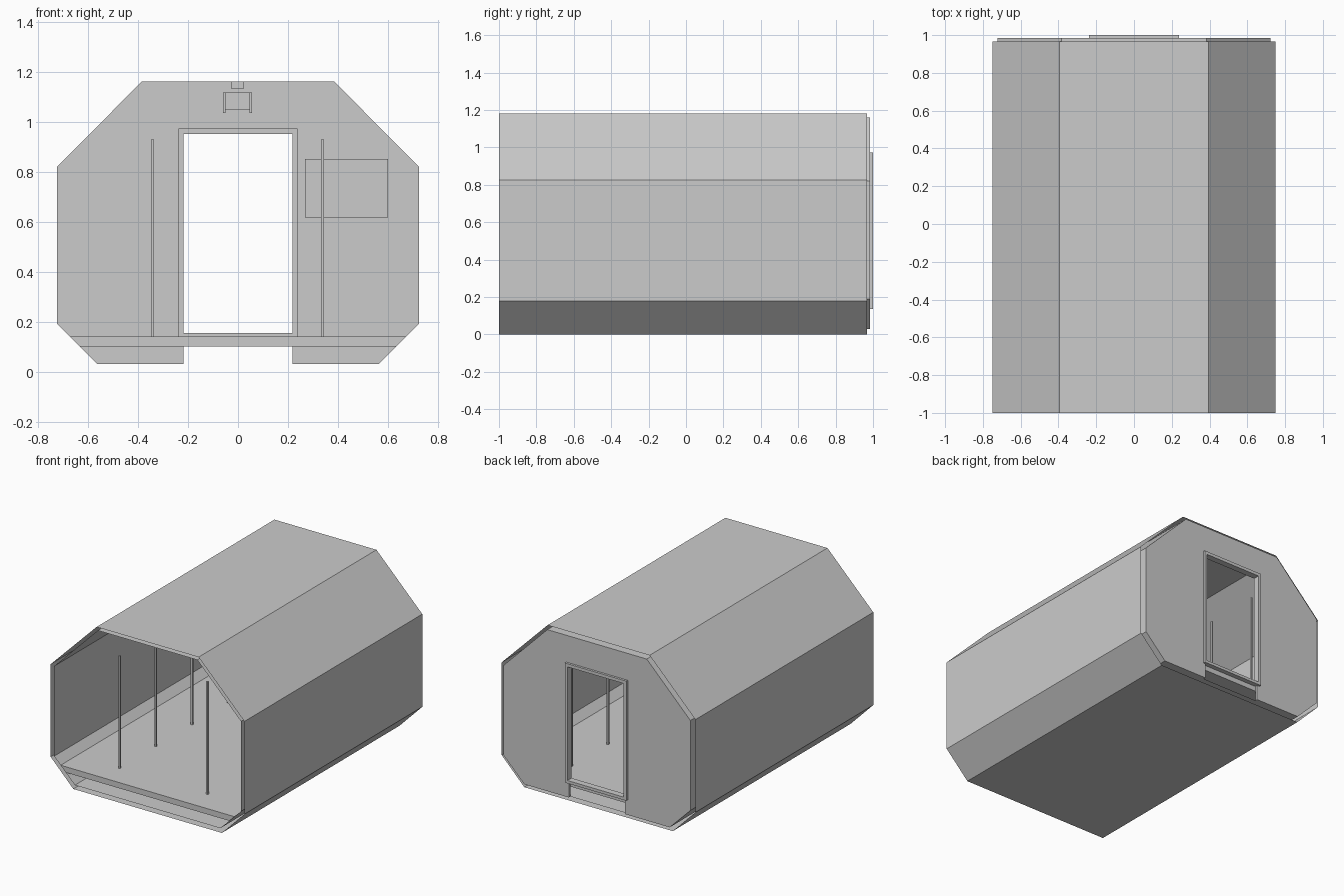
import bpy, bmesh

if "Cube" in bpy.data.objects:
    bpy.data.objects.remove(bpy.data.objects["Cube"])


def prism(name, half, y0, y1, caps=True, flip=False):
    """Mirror a right-hand (x, z) half profile about x = 0 and sweep it along y."""
    pts = half + [(-x, z) for x, z in reversed(half)]
    bm = bmesh.new()
    a = [bm.verts.new((x, y0, z)) for x, z in pts]
    b = [bm.verts.new((x, y1, z)) for x, z in pts]
    n = len(pts)
    for i in range(n):
        j = (i + 1) % n
        bm.faces.new((a[i], a[j], b[j], b[i]))
    if caps:
        bm.faces.new(a)
        bm.faces.new(b)
    bmesh.ops.recalc_face_normals(bm, faces=bm.faces)
    if flip:
        bmesh.ops.reverse_faces(bm, faces=bm.faces)
    return finish(name, bm)


def boxes(name, ranges):
    """One object made of boxes given as (x0, x1, y0, y1, z0, z1)."""
    bm = bmesh.new()
    for x0, x1, y0, y1, z0, z1 in ranges:
        vs = bmesh.ops.create_cube(bm, size=1)["verts"]
        for v in vs:
            v.co = (x1 if v.co.x > 0 else x0,
                    y1 if v.co.y > 0 else y0,
                    z1 if v.co.z > 0 else z0)
    return finish(name, bm)


def finish(name, bm):
    me = bpy.data.meshes.new(name)
    bm.to_mesh(me)
    bm.free()
    ob = bpy.data.objects.new(name, me)
    bpy.context.collection.objects.link(ob)
    return ob


FRONT, BACK = -1.0, 0.967

# Outer and inner skins of the open octagonal hull
outer = [(0.575, 0), (0.75, 0.178), (0.75, 0.827), (0.395, 1.182)]
inner = [(0.563, 0.03), (0.723, 0.19), (0.723, 0.82), (0.385, 1.16)]
prism("outer_shell", outer, FRONT, BACK, caps=False)
prism("inner_shell", inner, FRONT, BACK, caps=False, flip=True)

# Floor slab wedged between the lower slopes
prism("floor", [(0.633, 0.1), (0.673, 0.14)], FRONT, BACK)

# End wall with a doorway open down to its lower edge
prism("end_wall", [(0.218, 0.95), (0.218, 0.03)] + inner, BACK, 0.984)

# Door frame
Y0, Y1 = 0.955, 1.0
boxes("door_frame", [
    (-0.238, -0.218, Y0, Y1, 0.135, 0.972),
    (0.218, 0.238, Y0, Y1, 0.135, 0.972),
    (-0.218, 0.218, Y0, Y1, 0.95, 0.972),
    (-0.218, 0.218, Y0, Y1, 0.135, 0.155)])

# Two rows of slim posts
r = 0.006
boxes("posts", [(x - r, x + r, y - r, y + r, 0.14, 0.928)
                for x in (-0.342, 0.338)
                for y in (-0.82, -0.42, -0.02, 0.38, 0.78)])

# Flat board on the inside of the end wall
boxes("wall_board", [(0.267, 0.6, 0.955, BACK, 0.617, 0.85)])

# Fittings above the door
boxes("lamp_box", [(-0.05, 0.045, 0.93, BACK, 1.047, 1.117)])
boxes("lamp_brackets", [(x, x + 0.01, 0.92, BACK, 1.035, 1.117)
                        for x in (-0.06, 0.045)])
boxes("ceiling_sensor", [(-0.028, 0.023, 0.93, BACK, 1.132, 1.16)])
